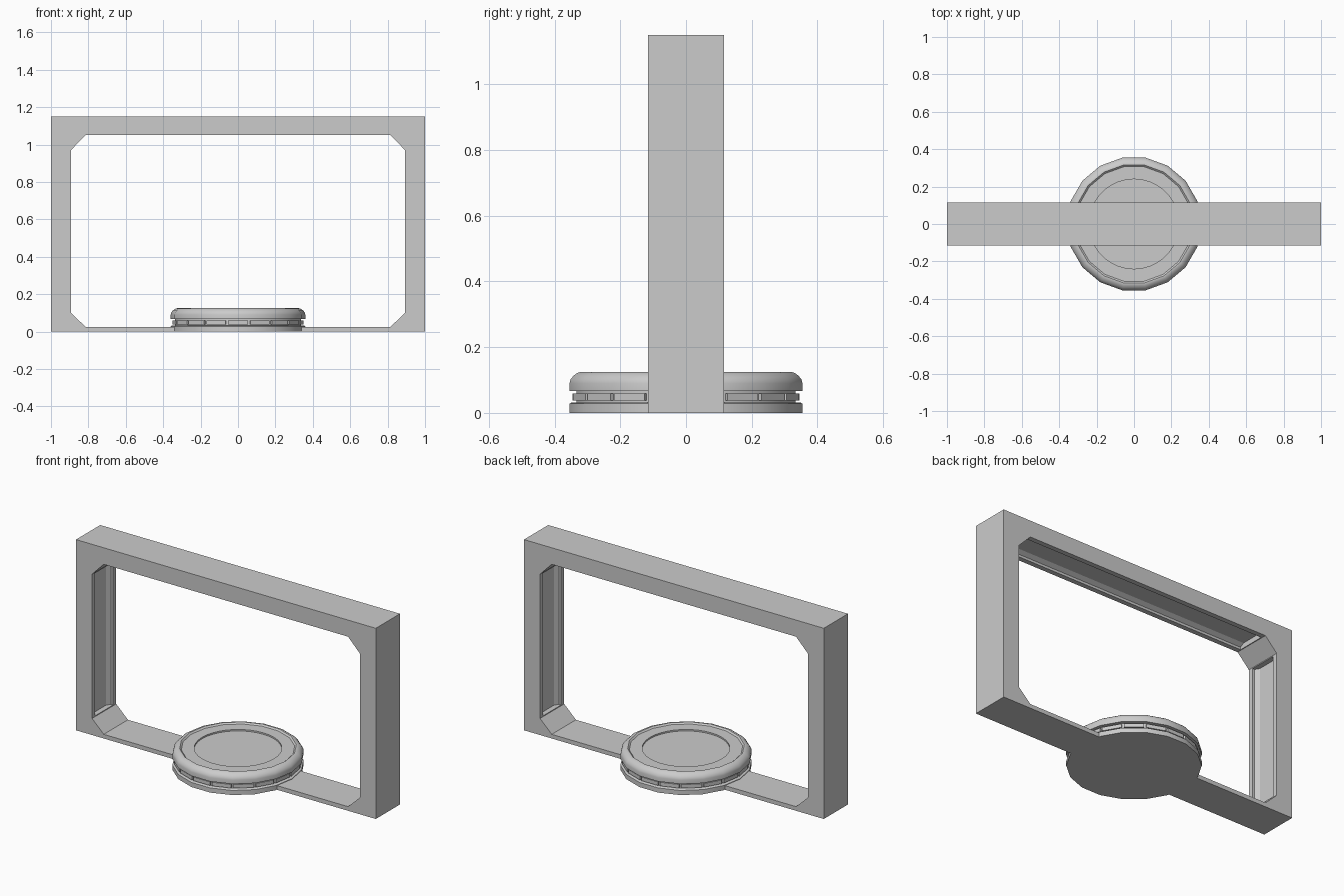
import bpy, bmesh, math
from mathutils import Matrix, Vector

if "Cube" in bpy.data.objects:
    bpy.data.objects.remove(bpy.data.objects["Cube"])


def make_object(name, bm):
    bmesh.ops.recalc_face_normals(bm, faces=bm.faces)
    me = bpy.data.meshes.new(name)
    bm.to_mesh(me)
    bm.free()
    ob = bpy.data.objects.new(name, me)
    bpy.context.collection.objects.link(ob)
    return ob


def prism(name, ring, sweep):
    """Solid made by sweeping a closed 3D polygon along a vector."""
    bm = bmesh.new()
    face = bm.faces.new([bm.verts.new(p) for p in ring])
    ext = bmesh.ops.extrude_face_region(bm, geom=[face], use_keep_orig=True)
    moved = [g for g in ext["geom"] if isinstance(g, bmesh.types.BMVert)]
    bmesh.ops.translate(bm, verts=moved, vec=Vector(sweep))
    return make_object(name, bm)


def cut(ob, cutter):
    cutter.hide_render = True
    mod = ob.modifiers.new("cut", "BOOLEAN")
    mod.operation = "DIFFERENCE"
    mod.solver = "EXACT"
    mod.object = cutter
    bpy.context.view_layer.objects.active = ob
    bpy.ops.object.modifier_apply(modifier=mod.name)
    bpy.data.objects.remove(cutter)


def lathe(name, profile, sides):
    bm = bmesh.new()
    rings = []
    for r, z in profile:
        rings.append([bm.verts.new((r * math.cos(2 * math.pi * i / sides),
                                    r * math.sin(2 * math.pi * i / sides), z))
                      for i in range(sides)])
    for a, b in zip(rings, rings[1:]):
        for i in range(sides):
            j = (i + 1) % sides
            bm.faces.new((a[i], a[j], b[j], b[i]))
    bm.faces.new(rings[0])
    bm.faces.new(rings[-1])
    return make_object(name, bm)


# Rectangular frame with chamfered opening
D = 0.115
frame = prism("frame", [(-1, -D, 0), (1, -D, 0), (1, -D, 1.15), (-1, -D, 1.15)], (0, 2 * D, 0))
half = [(0.815, 0.025), (0.893, 0.10), (0.893, 0.97), (0.815, 1.05)]
opening = half + [(-x, z) for x, z in reversed(half)]
cut(frame, prism("opening_cutter", [(x, -0.3, z) for x, z in opening], (0, 0.6, 0)))

# Stepped channels inside the top bar and both posts: (y, depth)
channel = [(-0.085, -0.02), (0.085, -0.02), (0.085, 0.015), (0.06, 0.03),
           (-0.06, 0.03), (-0.085, 0.015)]
cut(frame, prism("top_cutter", [(-0.81, y, 1.05 + d) for y, d in channel], (1.62, 0, 0)))
for s in (-1, 1):
    cut(frame, prism("post_cutter", [(s * (0.893 + d), y, 0.105) for y, d in channel],
                     (0, 0, 0.86)))

# Round pedestal: base, groove, rounded cap and shallow dish
SIDES = 18
profile = [(0.36, 0), (0.36, 0.028), (0.353, 0.032), (0.338, 0.032), (0.338, 0.067),
           (0.36, 0.067), (0.36, 0.09), (0.357, 0.102), (0.347, 0.114), (0.335, 0.122),
           (0.325, 0.125), (0.320, 0.125), (0.311, 0.117)]
pedestal = lathe("pedestal", profile + [(0.245, 0.117)], SIDES)
dish = lathe("dish_cutter", [(0.24, 0.108), (0.24, 0.16)], 36)
cut(pedestal, dish)
bpy.ops.object.select_all(action="DESELECT")
pedestal.select_set(True)
bpy.context.view_layer.objects.active = pedestal
bpy.ops.object.shade_smooth_by_angle(angle=math.radians(32))

# Small light panels around the groove, one on each flat side
bm = bmesh.new()
for i in range(SIDES):
    m = (Matrix.Rotation(2 * math.pi * (i + 0.5) / SIDES, 4, "Z")
         @ Matrix.Translation((0.337, 0, 0.048))
         @ Matrix.Diagonal((0.018, 0.108, 0.022, 1)))
    bmesh.ops.create_cube(bm, size=1, matrix=m)
make_object("groove_panels", bm)
